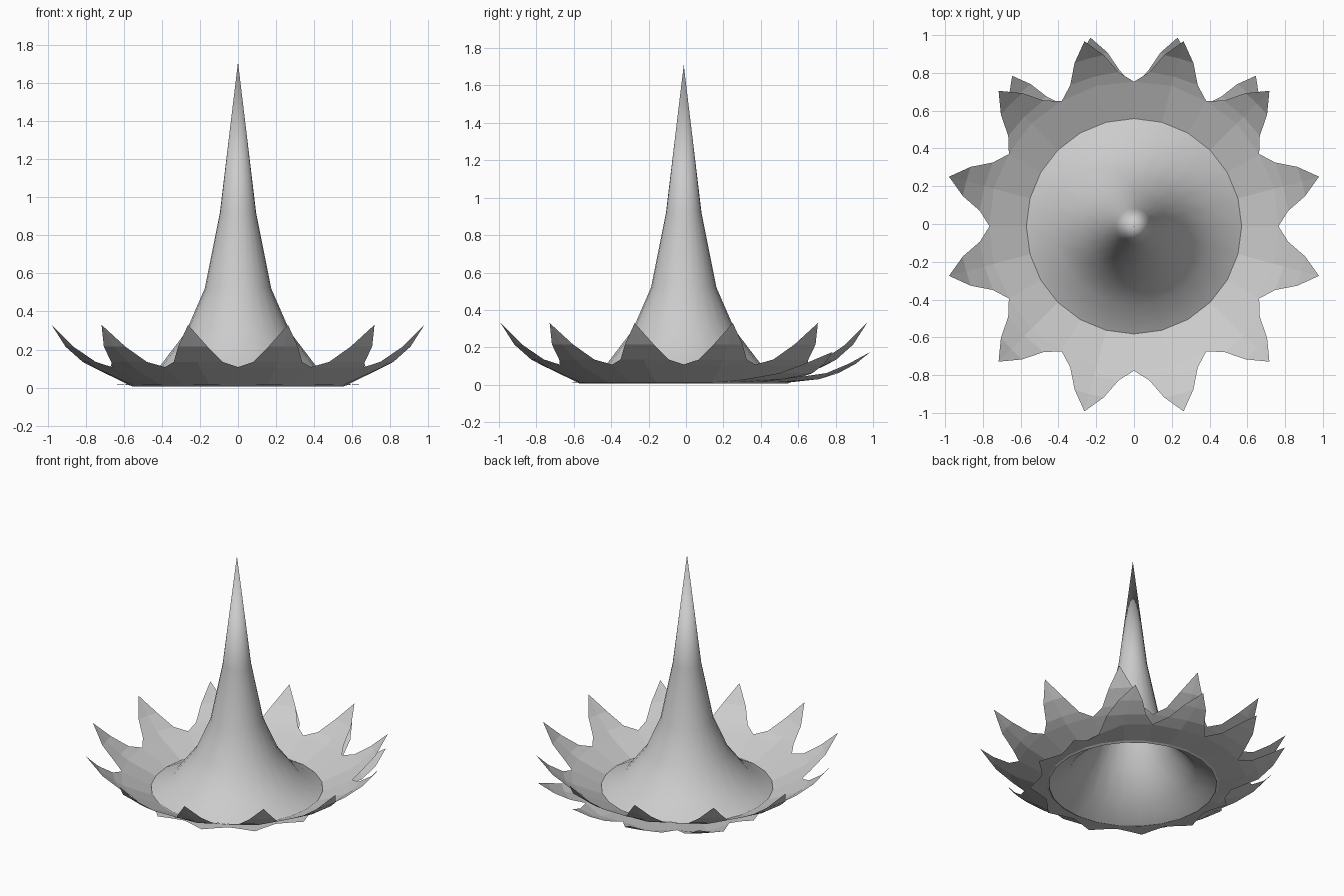
import bpy, bmesh
from math import sin, cos, radians

if "Cube" in bpy.data.objects:
    bpy.data.objects.remove(bpy.data.objects["Cube"])

CY = -0.012  # shared centre of the rings


def finish(name, bm, smooth=False):
    bmesh.ops.remove_doubles(bm, verts=bm.verts, dist=0.0005)
    bmesh.ops.recalc_face_normals(bm, faces=bm.faces)
    me = bpy.data.meshes.new(name)
    bm.to_mesh(me)
    bm.free()
    for p in me.polygons:
        p.use_smooth = smooth
    ob = bpy.data.objects.new(name, me)
    bpy.context.collection.objects.link(ob)
    return ob


def polar(r, deg, z):
    return (r * cos(radians(deg)), r * sin(radians(deg)) + CY, z)


def petal(bm, mid, tip_shift, inner, valleys, rows):
    """One 30 degree ring segment: rows of (radius, z, half angle), last row is the tip."""
    lines = [[polar(*p) for p in ((inner[0], mid - 15, inner[1]),
                                  (inner[0], mid, inner[1]),
                                  (inner[0], mid + 15, inner[1]))]]
    (vr0, vz0), (vr1, vz1) = valleys
    mr, mz = rows[0][:2]
    lines.append([polar(vr0, mid - 15, vz0), polar(mr, mid, mz), polar(vr1, mid + 15, vz1)])
    n = len(rows) - 1
    for i, (r, z, half) in enumerate(rows[1:], 1):
        a = mid + tip_shift * i / n
        lines.append([polar(r, a - half, z), polar(r, a, z), polar(r, a + half, z)])
    grid = [[bm.verts.new(p) for p in line] for line in lines]
    for a, b in zip(grid[:-2], grid[1:-1]):
        for k in range(2):
            bm.faces.new((a[k], a[k + 1], b[k + 1], b[k]))
    last, tip = grid[-2], grid[-1][1]
    for k in range(2):
        bm.faces.new((last[k], last[k + 1], tip))
    bmesh.ops.delete(bm, geom=[v for v in bm.verts if not v.link_faces], context='VERTS')


# upper petal ring
bm = bmesh.new()
UPPER = [(0.77, 0.10, 15), (0.82, 0.135, 9.3), (0.92, 0.215, 5), (1.014, 0.33, 0)]
for i in range(12):
    petal(bm, 15 + 30 * i, 0, (0.555, 0.006), ((0.765, 0.108),) * 2, UPPER)
finish("upper_petals", bm)


# lower petal ring: flat at the front, opening out in four petals at the back
def valley(deg):
    if deg in (60, 90, 120):
        return 0.74, 0.045
    if deg in (30, 150):
        return 0.66, 0.03
    return 0.61, 0.014


BACK = [(0.75, 0.03, 15), (0.83, 0.062, 9), (0.93, 0.112, 5), (1.025, 0.176, 0)]
FRONT = [(0.61, 0.014, 15), (0.64, 0.015, 7), (0.685, 0.016, 0)]
bm = bmesh.new()
for i in range(12):
    mid = 15 + 30 * i
    back = 30 < mid < 150
    shift = {45: 6, 75: 2, 105: -2, 135: -6}.get(mid, 0)
    petal(bm, mid, shift, (0.56, 0.012), (valley(mid - 15), valley((mid + 15) % 360)),
          BACK if back else FRONT)
finish("lower_petals", bm)

# central spike, flaring into the ring
PROFILE = [(0.57, 0.018), (0.42, 0.10), (0.275, 0.29), (0.175, 0.52), (0.095, 0.92), (0, 1.71)]
SIDES = 24
bm = bmesh.new()
loops = [[bm.verts.new(polar(r, 360 * k / SIDES, z)) for k in range(SIDES)]
         for r, z in PROFILE[:-1]]
apex = bm.verts.new(polar(0, 0, PROFILE[-1][1]))
for k in range(SIDES):
    j = (k + 1) % SIDES
    for a, b in zip(loops, loops[1:]):
        bm.faces.new((a[k], a[j], b[j], b[k]))
    bm.faces.new((loops[-1][k], loops[-1][j], apex))
finish("spike", bm, True)
